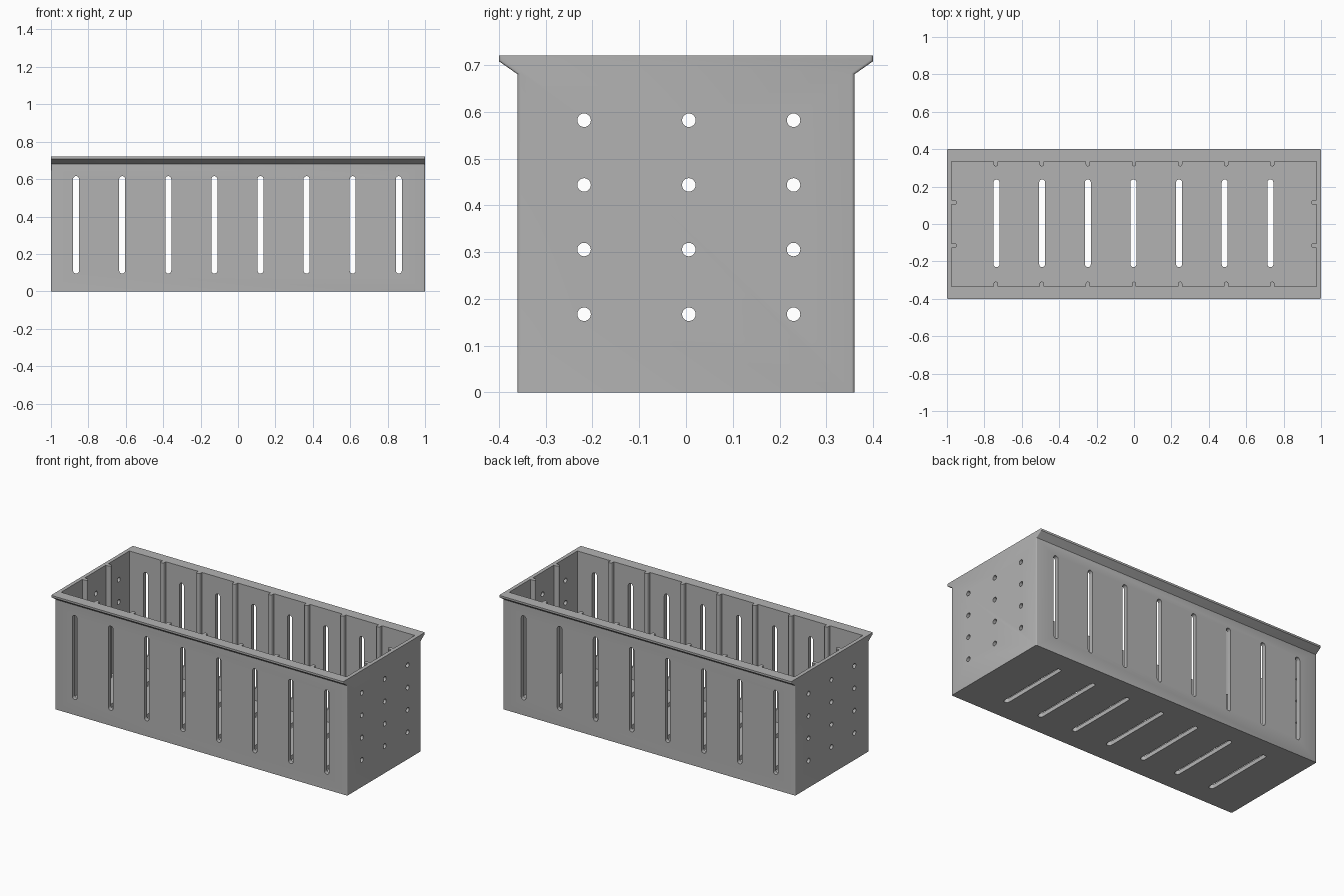
import bpy, bmesh, math
from mathutils import Vector

old = bpy.data.objects.get("Cube")
if old:
    bpy.data.objects.remove(old)

HEIGHT, FLOOR = 0.72, 0.025
IN_X, IN_Y = 0.977, 0.334
SPACING = 0.2465

grey = bpy.data.materials.new("grey plastic")
grey.use_nodes = True
grey.diffuse_color = (0.45, 0.45, 0.45, 1)
grey.node_tree.nodes["Principled BSDF"].inputs["Base Color"].default_value = grey.diffuse_color


def prism(bm, points, direction):
    """Extrude a closed outline along a vector."""
    face = bm.faces.new([bm.verts.new(p) for p in points])
    out = bmesh.ops.extrude_face_region(bm, geom=[face])
    moved = [v for v in out["geom"] if isinstance(v, bmesh.types.BMVert)]
    bmesh.ops.translate(bm, verts=moved, vec=direction)


def make_object(name, bm):
    bmesh.ops.recalc_face_normals(bm, faces=bm.faces[:])
    mesh = bpy.data.meshes.new(name)
    bm.to_mesh(mesh)
    bm.free()
    mesh.materials.append(grey)
    obj = bpy.data.objects.new(name, mesh)
    bpy.context.collection.objects.link(obj)
    return obj


def slot(u, low, high, radius, steps=10):
    """Round-ended slot outline; equal low and high give a circle."""
    pts = []
    for centre, start in ((high, 0), (low, math.pi)):
        for i in range(steps + (low != high)):
            a = start + math.pi * i / steps
            pts.append((u + radius * math.cos(a), centre + radius * math.sin(a)))
    return pts


def wall_outline(half_length, offset, ribs, depth=0.026, r=0.012):
    """One inner wall, walked along +u, with round-nosed ribs standing inward."""
    pts = [(-half_length, -offset)]
    for u in ribs:
        pts.append((u - r, -offset))
        for i in range(9):
            a = math.pi - math.pi * i / 8
            pts.append((u + r * math.cos(a), -offset + depth - r + r * math.sin(a)))
        pts.append((u + r, -offset))
    return pts


# Outer shell with a flared lip along both long sides
half = [(0.36, 0), (0.36, 0.68), (0.40, 0.708), (0.40, HEIGHT)]
profile = half + [(-y, z) for y, z in reversed(half)]
bm = bmesh.new()
prism(bm, [(-1, y, z) for y, z in profile], Vector((2, 0, 0)))
corners = [e for e in bm.edges if abs(e.verts[0].co.z - e.verts[1].co.z) > 0.001]
bmesh.ops.bevel(bm, geom=corners, offset=0.006, segments=3, profile=0.5, affect='EDGES')
box = make_object("planter_box", bm)

# Cavity, its outline notched by the stiffening ribs
long_ribs = [i * SPACING for i in range(-3, 4)]
long_wall = wall_outline(IN_X, IN_Y, long_ribs)
end_wall = wall_outline(IN_Y, IN_X, (-0.115, 0.115), depth=0.03)
outline = (long_wall + [(-v, u) for u, v in end_wall]
           + [(-u, -v) for u, v in long_wall] + [(v, -u) for u, v in end_wall])
bm = bmesh.new()
prism(bm, [(x, y, FLOOR) for x, y in outline], Vector((0, 0, 1)))
cutters = [make_object("cavity_cutter", bm)]

# Upright slots through the long walls
bm = bmesh.new()
for i in range(8):
    pts = slot((i - 3.5) * SPACING - 0.003, 0.111, 0.6, 0.016)
    prism(bm, [(x, -0.6, z) for x, z in pts], Vector((0, 1.2, 0)))
cutters.append(make_object("wall_slot_cutter", bm))

# Drainage slots through the floor
bm = bmesh.new()
for i in range(-3, 4):
    pts = slot(i * 0.244 - 0.003, -0.215, 0.222, 0.016)
    prism(bm, [(x, y, -0.1) for x, y in pts], Vector((0, 0, 0.2)))
cutters.append(make_object("floor_slot_cutter", bm))

# Grid of round holes through both ends
bm = bmesh.new()
for i in range(3):
    for j in range(4):
        z = 0.167 + j * 0.1383
        pts = slot((i - 1) * 0.224 + 0.006, z, z, 0.0145)
        prism(bm, [(-1.2, y, z) for y, z in pts], Vector((2.4, 0, 0)))
cutters.append(make_object("end_hole_cutter", bm))

# Cut everything out, then drop the cutters
for cutter in cutters:
    cutter.hide_render = True
    mod = box.modifiers.new(cutter.name, 'BOOLEAN')
    mod.operation, mod.solver, mod.object = 'DIFFERENCE', 'EXACT', cutter
bpy.context.view_layer.update()
result = bpy.data.meshes.new_from_object(box.evaluated_get(bpy.context.evaluated_depsgraph_get()))
box.modifiers.clear()
box.data = result
for cutter in cutters:
    bpy.data.objects.remove(cutter)

bpy.ops.object.select_all(action='DESELECT')
box.select_set(True)
bpy.context.view_layer.objects.active = box
bpy.ops.object.shade_smooth_by_angle(angle=math.radians(35))
